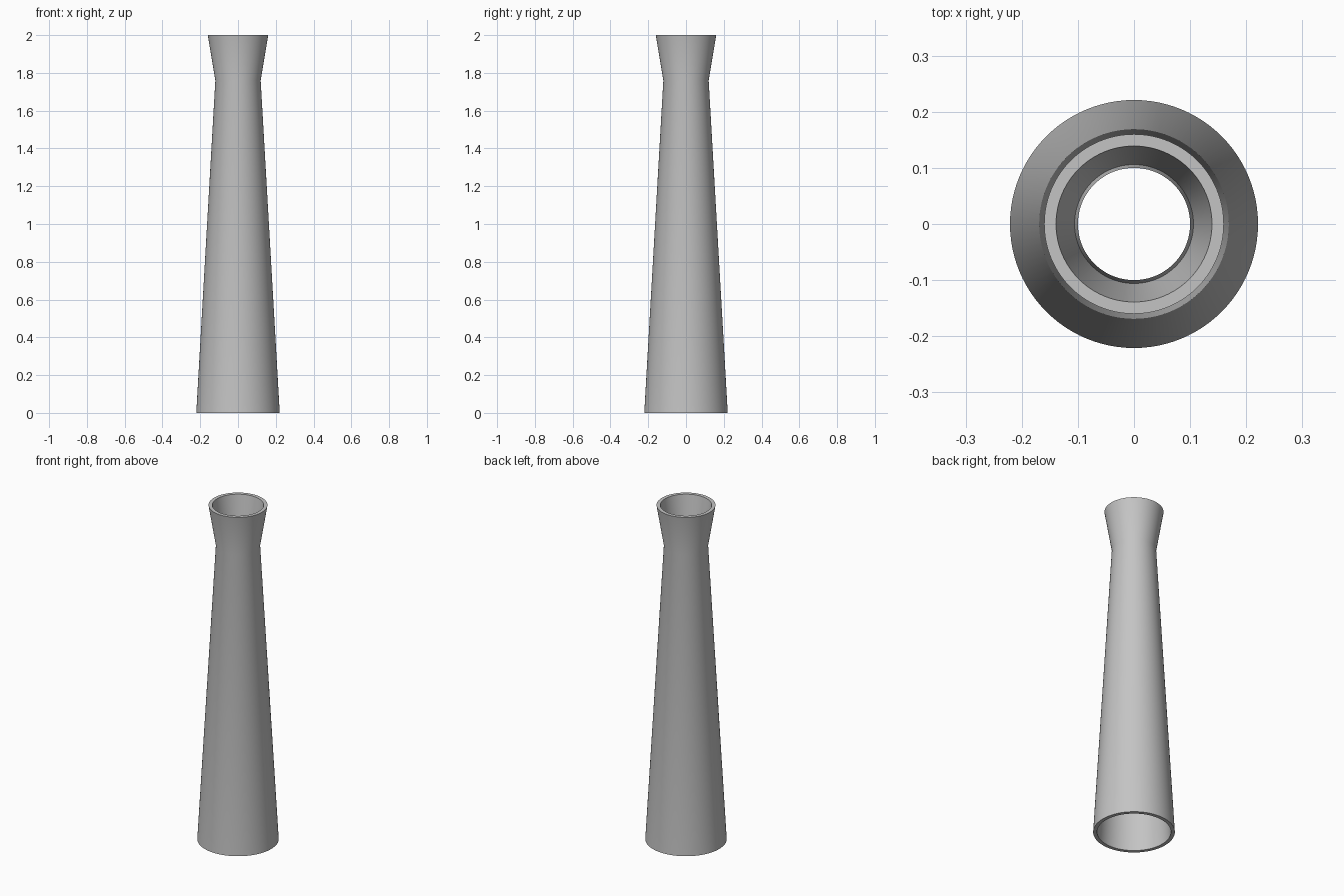
import bpy
import bmesh
from math import tau, radians
from mathutils import Vector, Matrix

cube = bpy.data.objects.get("Cube")
if cube:
    bpy.data.objects.remove(cube, do_unlink=True)

# Plain grey for the whole chimney
grey = bpy.data.materials.new("plain_grey")
grey.use_nodes = True
colour = (0.55, 0.55, 0.55, 1.0)
grey.diffuse_color = colour
grey.node_tree.nodes["Principled BSDF"].inputs["Base Color"].default_value = colour

# Wall section as (radius, height): outer taper, flared crown, inner lip, bore
profile = [
    (0.221, 0.0), (0.12, 1.76), (0.16, 2.0),
    (0.139, 2.0), (0.106, 1.79), (0.10, 1.84), (0.20, 0.0),
]


def lathe(name, points, sides, material):
    """Turn a closed wall section around the z axis."""
    bm = bmesh.new()
    rings = []
    for i in range(sides):
        turn = Matrix.Rotation(tau * i / sides, 3, "Z")
        rings.append([bm.verts.new(turn @ Vector((r, 0, z))) for r, z in points])
    count = len(points)
    for i, ring in enumerate(rings):
        following = rings[(i + 1) % sides]
        for j in range(count):
            k = (j + 1) % count
            bm.faces.new((ring[j], following[j], following[k], ring[k]))
    bmesh.ops.recalc_face_normals(bm, faces=bm.faces)
    mesh = bpy.data.meshes.new(name)
    bm.to_mesh(mesh)
    bm.free()
    mesh.materials.append(material)
    obj = bpy.data.objects.new(name, mesh)
    bpy.context.collection.objects.link(obj)
    return obj


# Hollow tapered chimney with flared crown
chimney = lathe("flared_chimney", profile, 96, grey)
bpy.ops.object.select_all(action="DESELECT")
chimney.select_set(True)
bpy.context.view_layer.objects.active = chimney
bpy.ops.object.shade_smooth_by_angle(angle=radians(30))
